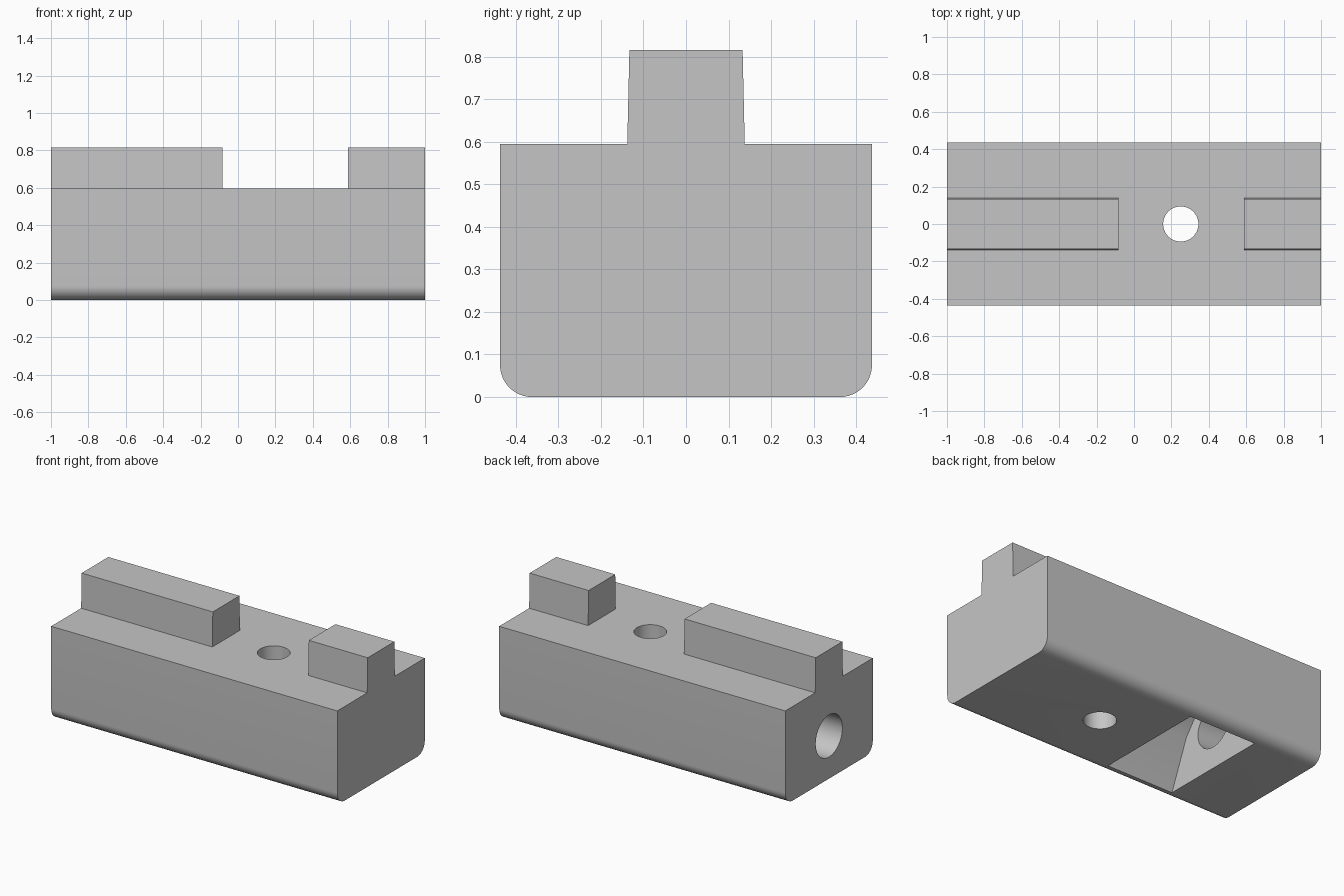
import bpy
import bmesh
import math
from mathutils import Matrix

cube = bpy.data.objects.get("Cube")
if cube:
    bpy.data.objects.remove(cube, do_unlink=True)

grey = bpy.data.materials.new("plain grey")
grey.use_nodes = True
colour = (0.56, 0.56, 0.56, 1)
grey.diffuse_color = colour
grey.node_tree.nodes["Principled BSDF"].inputs["Base Color"].default_value = colour


def make_object(name, bm):
    bmesh.ops.recalc_face_normals(bm, faces=bm.faces)
    mesh = bpy.data.meshes.new(name)
    bm.to_mesh(mesh)
    bm.free()
    mesh.materials.append(grey)
    obj = bpy.data.objects.new(name, mesh)
    bpy.context.collection.objects.link(obj)
    return obj


def extrude_profile(name, half, x0, x1):
    """Mirror a half outline of (y, z) points and extrude it along x."""
    outline = half + [(-y, z) for y, z in reversed(half) if y > 0]
    bm = bmesh.new()
    face = bm.faces.new([bm.verts.new((x0, y, z)) for y, z in outline])
    new = bmesh.ops.extrude_face_region(bm, geom=[face])["geom"]
    verts = [v for v in new if isinstance(v, bmesh.types.BMVert)]
    bmesh.ops.translate(bm, verts=verts, vec=(x1 - x0, 0, 0))
    return make_object(name, bm)


def cylinder(name, radius, depth, matrix):
    bm = bmesh.new()
    bmesh.ops.create_cone(bm, cap_ends=True, segments=64, radius1=radius,
                          radius2=radius, depth=depth, matrix=matrix)
    return make_object(name, bm)


# Block with rounded lower edges and a slightly tapered rail on top
width, shoulder, top, fillet = 0.437, 0.595, 0.815, 0.075
half = []
for i in range(13):
    a = math.pi / 2 * i / 12
    half.append((width - fillet + fillet * math.sin(a), fillet - fillet * math.cos(a)))
half += [(width, shoulder), (0.138, shoulder), (0.133, top)]
block = extrude_profile("railed_block", half, -1, 1)

# Gap in the rail, arched pocket underneath, and the two round holes
cutters = [
    extrude_profile("rail_gap", [(0.6, shoulder), (0.6, 1)], -0.083, 0.588),
    extrude_profile("bottom_pocket",
                    [(0.4, -0.1), (0.36, 0), (0.235, 0.3), (0.15, 0.41), (0.06, 0.455)],
                    -0.58, -0.112),
    cylinder("vertical_hole", 0.094, 2, Matrix.Translation((0.25, 0, 0.3))),
    cylinder("end_hole", 0.133, 0.8,
             Matrix.Translation((-0.9, 0, 0.27)) @ Matrix.Rotation(math.pi / 2, 4, "Y")),
]

bpy.ops.object.select_all(action="DESELECT")
bpy.context.view_layer.objects.active = block
block.select_set(True)
for cutter in cutters:
    cutter.hide_render = True
    mod = block.modifiers.new(cutter.name, "BOOLEAN")
    mod.operation = "DIFFERENCE"
    mod.solver = "EXACT"
    mod.object = cutter
    bpy.ops.object.modifier_apply(modifier=mod.name)
    bpy.data.objects.remove(cutter, do_unlink=True)

bpy.ops.object.shade_smooth_by_angle(angle=math.radians(30))
